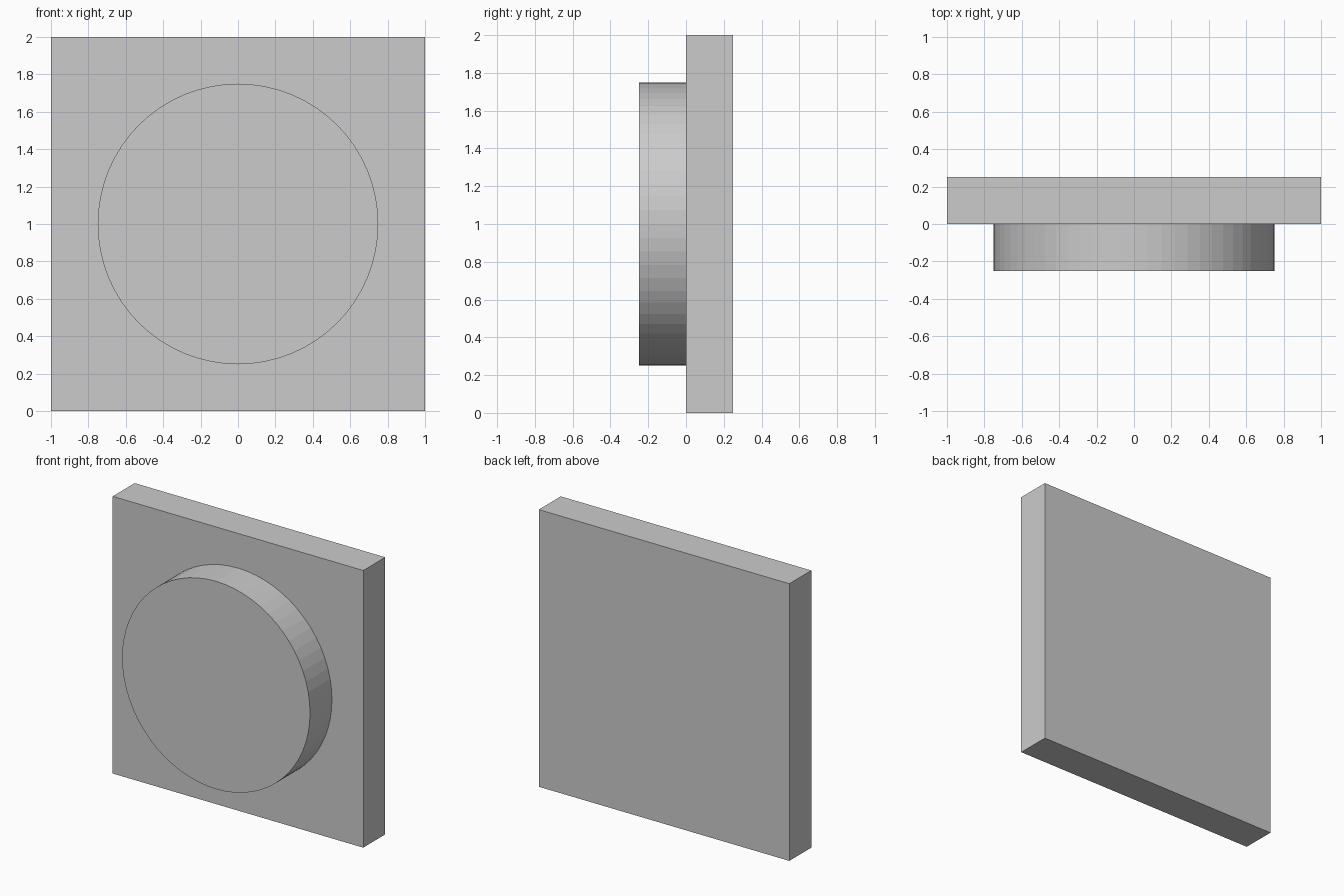
import bpy
import math

if "Cube" in bpy.data.objects:
    bpy.data.objects.remove(bpy.data.objects["Cube"])

# Square back plate
bpy.ops.mesh.primitive_cube_add(size=1, location=(0, 0.125, 1))
plate = bpy.context.object
plate.name = "back_plate"
plate.scale = (2, 0.25, 2)
bpy.ops.object.transform_apply(location=False, rotation=False, scale=True)

# Round raised disc on the front face
bpy.ops.mesh.primitive_cylinder_add(
    vertices=64, radius=0.75, depth=0.25,
    location=(0, -0.125, 1), rotation=(math.pi / 2, 0, 0))
disc = bpy.context.object
disc.name = "front_disc"
bpy.ops.object.transform_apply(location=False, rotation=True, scale=False)
